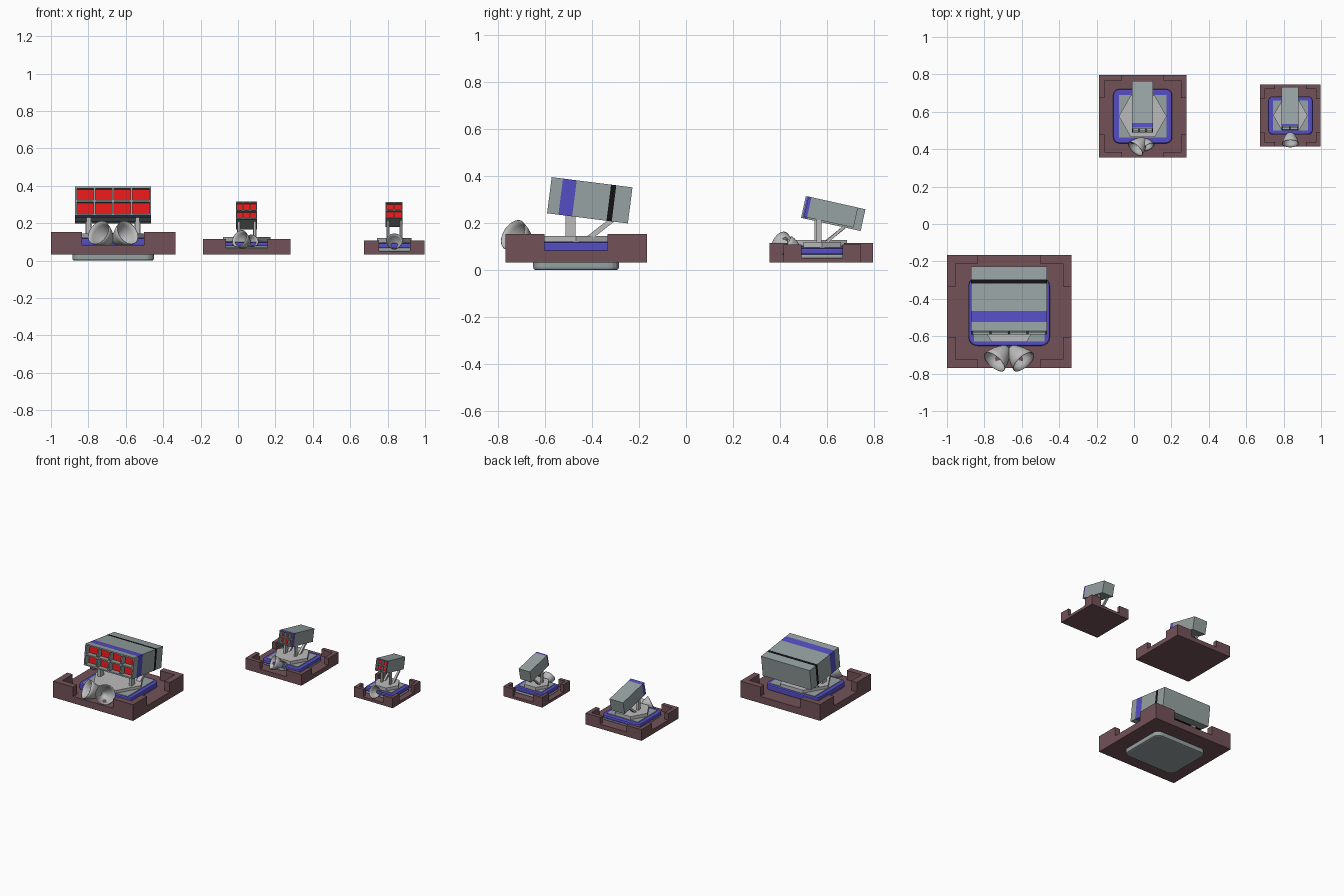
import bpy, bmesh
from math import sin, cos, pi, radians
from mathutils import Vector

if "Cube" in bpy.data.objects:
    bpy.data.objects.remove(bpy.data.objects["Cube"])


def material(name, rgb):
    m = bpy.data.materials.new(name)
    m.diffuse_color = (*rgb, 1)
    m.use_nodes = True
    m.node_tree.nodes["Principled BSDF"].inputs["Base Color"].default_value = m.diffuse_color
    return m


BROWN = material("brown", (0.17, 0.085, 0.095))
BLUE = material("blue", (0.09, 0.075, 0.55))
RED = material("red", (0.8, 0.01, 0.01))
BLACK = material("black", (0.006, 0.006, 0.006))
STEEL = material("steel", (0.31, 0.36, 0.36))
LIGHT = material("light_grey", (0.5, 0.5, 0.5))


def finish(name, bm, mats):
    bmesh.ops.remove_doubles(bm, verts=bm.verts, dist=1e-5)
    bmesh.ops.recalc_face_normals(bm, faces=bm.faces)
    me = bpy.data.meshes.new(name)
    bm.to_mesh(me)
    bm.free()
    for m in mats:
        me.materials.append(m)
    ob = bpy.data.objects.new(name, me)
    bpy.context.collection.objects.link(ob)
    return ob


def prism(name, outlines, z0, z1, mat, bevel=0):
    """Extrude one or more flat outlines upward."""
    bm = bmesh.new()
    for pts in outlines:
        f = bm.faces.new([bm.verts.new((x, y, z0)) for x, y in pts])
        ext = bmesh.ops.extrude_face_region(bm, geom=[f], use_keep_orig=True)
        top = [v for v in ext["geom"] if isinstance(v, bmesh.types.BMVert)]
        bmesh.ops.translate(bm, verts=top, vec=(0, 0, z1 - z0))
    ob = finish(name, bm, [mat])
    if bevel:
        mod = ob.modifiers.new("bevel", "BEVEL")
        mod.width, mod.segments = bevel, 2
        mod.limit_method, mod.angle_limit = "ANGLE", radians(60)
    return ob


def rounded(cx, cy, w, d, r):
    pts = []
    for k, (sx, sy) in enumerate([(1, 1), (-1, 1), (-1, -1), (1, -1)]):
        for i in range(5):
            a = (k + i / 4) * pi / 2
            pts.append((cx + sx * (w / 2 - r) + r * cos(a), cy + sy * (d / 2 - r) + r * sin(a)))
    return pts


def rect(x0, x1, y0, y1):
    return [(x0, y0), (x1, y0), (x1, y1), (x0, y1)]


def beam(name, p, q, w, d):
    p, q = Vector(p), Vector(q)
    bm = bmesh.new()
    bmesh.ops.create_cube(bm, size=1)
    for v in bm.verts:
        v.co = Vector((v.co.x * w, v.co.y * d, v.co.z * (q - p).length))
    ob = finish(name, bm, [LIGHT])
    ob.rotation_mode = "QUATERNION"
    ob.rotation_quaternion = (q - p).to_track_quat("Z", "X")
    ob.location = (p + q) / 2


def dish(name, rim, apex, radius):
    """Bell-shaped reflector opening from apex to rim."""
    rim, apex = Vector(rim), Vector(apex)
    axis = rim - apex
    prof = [(0.2, 0), (0.36, 0.1), (0.56, 0.27), (0.75, 0.5), (0.9, 0.75), (1, 1)]
    n = 28
    bm = bmesh.new()
    rings = [[bm.verts.new((radius * r * cos(2 * pi * i / n), radius * r * sin(2 * pi * i / n),
                            t * axis.length)) for i in range(n)] for r, t in prof]
    for a, b in zip(rings, rings[1:]):
        for i in range(n):
            bm.faces.new((a[i], a[(i + 1) % n], b[(i + 1) % n], b[i]))
    bm.faces.new(rings[0])
    for f in bm.faces:
        f.smooth = True
    ob = finish(name, bm, [LIGHT])
    ob.rotation_mode = "QUATERNION"
    ob.rotation_quaternion = axis.to_track_quat("Z", "Y")
    ob.location = apex
    mod = ob.modifiers.new("thickness", "SOLIDIFY")
    mod.thickness = 0.003


def launcher(name, loc, size, tilt, cols, rows, wall, depth, bands):
    """Tilted box with a grid of recessed tubes; bands = [(start, end, material index)]."""
    w, l, h = size

    def splits(total, n):
        cell = (total - wall * (n + 1)) / n
        out = [-total / 2]
        for _ in range(n):
            out += [out[-1] + wall, out[-1] + wall + cell]
        return out + [total / 2]

    xs, zs = splits(w, cols), splits(h, rows)
    bm = bmesh.new()

    def face(pts, mi=0):
        bm.faces.new([bm.verts.new(p) for p in pts]).material_index = mi

    # front grid with recessed tubes
    y0, y1 = -l / 2, -l / 2 + depth
    for i in range(len(xs) - 1):
        for j in range(len(zs) - 1):
            q = [(xs[i], zs[j]), (xs[i + 1], zs[j]), (xs[i + 1], zs[j + 1]), (xs[i], zs[j + 1])]
            if i % 2 and j % 2:
                face([(x, y1, z) for x, z in q], 1)
                for (xa, za), (xb, zb) in zip(q, q[1:] + q[:1]):
                    face([(xa, y0, za), (xb, y0, zb), (xb, y1, zb), (xa, y1, za)])
            else:
                face([(x, y0, z) for x, z in q])
    # sides in painted sections, and rear
    loop = ([(x, zs[0]) for x in xs[:-1]] + [(xs[-1], z) for z in zs[:-1]]
            + [(x, zs[-1]) for x in xs[:0:-1]] + [(xs[0], z) for z in zs[:0:-1]])
    cuts = sorted({0, 1} | {b[0] for b in bands} | {b[1] for b in bands})
    for a, b in zip(cuts, cuts[1:]):
        mi = next((m for s, e, m in bands if s <= a < e), 0)
        ya, yb = (a - 0.5) * l, (b - 0.5) * l
        for (xa, za), (xb, zb) in zip(loop, loop[1:] + loop[:1]):
            face([(xa, ya, za), (xb, ya, zb), (xb, yb, zb), (xa, yb, za)], mi)
    face([(x, l / 2, z) for x, z in loop])
    ob = finish(name, bm, [STEEL, RED, BLUE, BLACK])
    ob.location = loc
    ob.rotation_euler.x = -radians(tilt)


def platform(name, x0, x1, y0, y1, z_slab, z_wall, arm, thick, tray, tray_z, plate, hex_r, hex_z):
    cx, cy = (x0 + x1) / 2, (y0 + y1) / 2
    # square base with four L-shaped corner walls
    prism(name + "_base_slab", [rect(x0, x1, y0, y1)], 0.032, z_slab, BROWN)
    ell = [(0, 0), (arm, 0), (arm, thick), (thick, thick), (thick, arm), (0, arm)]
    corners = [[(ox + sx * a, oy + sy * b) for a, b in ell]
               for ox, sx in ((x0, 1), (x1, -1)) for oy, sy in ((y0, 1), (y1, -1))]
    prism(name + "_corner_walls", corners, z_slab, z_wall, BROWN)
    # rounded tray: grey underside, blue rim, grey deck and hexagonal turntable
    out = rounded(cx, cy, tray[0], tray[1], tray[2])
    za, zb, zc = tray_z
    prism(name + "_tray_bottom", [out], za, zb, STEEL, 0.01)
    prism(name + "_tray_rim", [out], zb - 0.005, zc, BLUE, 0.008)
    prism(name + "_deck", [rect(cx - plate[0], cx + plate[0], cy - plate[1], cy + plate[1])],
          zb, zc + 0.004, STEEL)
    prism(name + "_turntable", [[(cx + hex_r * cos(k * pi / 3), cy + hex_r * sin(k * pi / 3))
                                 for k in range(6)]], zb, hex_z, LIGHT)


def supports(name, cx, off, w, d, post, brace):
    """Mirrored upright posts and diagonal braces."""
    for side, s in (("left", -1), ("right", 1)):
        x = cx + s * off
        beam(f"{name}_{side}_post", (x, post[0], post[1]), (x, post[0], post[2]), w, d)
        beam(f"{name}_{side}_brace", (x, *brace[0]), (x, *brace[1]), w, d * 0.75)


# large launcher
platform("large", -1, -0.335, -0.77, -0.167, 0.083, 0.154, 0.167, 0.045,
         (0.435, 0.365, 0.045), (0, 0.083, 0.12), (0.188, 0.16), 0.188, 0.145)
launcher("large_launcher", (-0.668, -0.41, 0.297), (0.405, 0.347, 0.155), 7.2, 4, 2, 0.009, 0.045,
         [(0.14, 0.31, 2), (0.735, 0.8, 3)])
supports("large", -0.668, 0.13, 0.022, 0.044, (-0.492, 0.14, 0.24), ((-0.415, 0.135), (-0.3, 0.225)))
for side, s in (("left", -1), ("right", 1)):
    dish(f"large_{side}_dish", (-0.668 + s * 0.078, -0.737, 0.15), (-0.668 + s * 0.01, -0.66, 0.1), 0.07)

# medium launcher
platform("medium", -0.187, 0.28, 0.355, 0.797, 0.066, 0.116, 0.123, 0.03,
         (0.315, 0.29, 0.032), (0.06, 0.08, 0.1), (0.128, 0.113), 0.128, 0.127)
launcher("medium_launcher", (0.0455, 0.6275, 0.2405), (0.112, 0.26, 0.095), 12.5, 3, 2, 0.005, 0.035,
         [(0.02, 0.11, 2)])
supports("medium", 0.0465, 0.043, 0.014, 0.024, (0.56, 0.12, 0.21), ((0.585, 0.11), (0.69, 0.195)))
dish("medium_left_dish", (0.008, 0.402, 0.118), (0.058, 0.455, 0.085), 0.05)
dish("medium_right_dish", (0.078, 0.412, 0.108), (0.053, 0.455, 0.085), 0.035)

# small launcher
platform("small", 0.675, 0.998, 0.415, 0.745, 0.052, 0.108, 0.078, 0.024,
         (0.24, 0.205, 0.026), (0.045, 0.07, 0.094), (0.093, 0.08), 0.092, 0.12)
launcher("small_launcher", (0.834, 0.618, 0.2465), (0.092, 0.216, 0.088), 12.5, 2, 2, 0.005, 0.03,
         [(0.01, 0.06, 2)])
supports("small", 0.8365, 0.035, 0.012, 0.02, (0.567, 0.11, 0.215), ((0.59, 0.11), (0.675, 0.185)))
dish("small_dish", (0.836, 0.43, 0.105), (0.836, 0.49, 0.075), 0.045)
